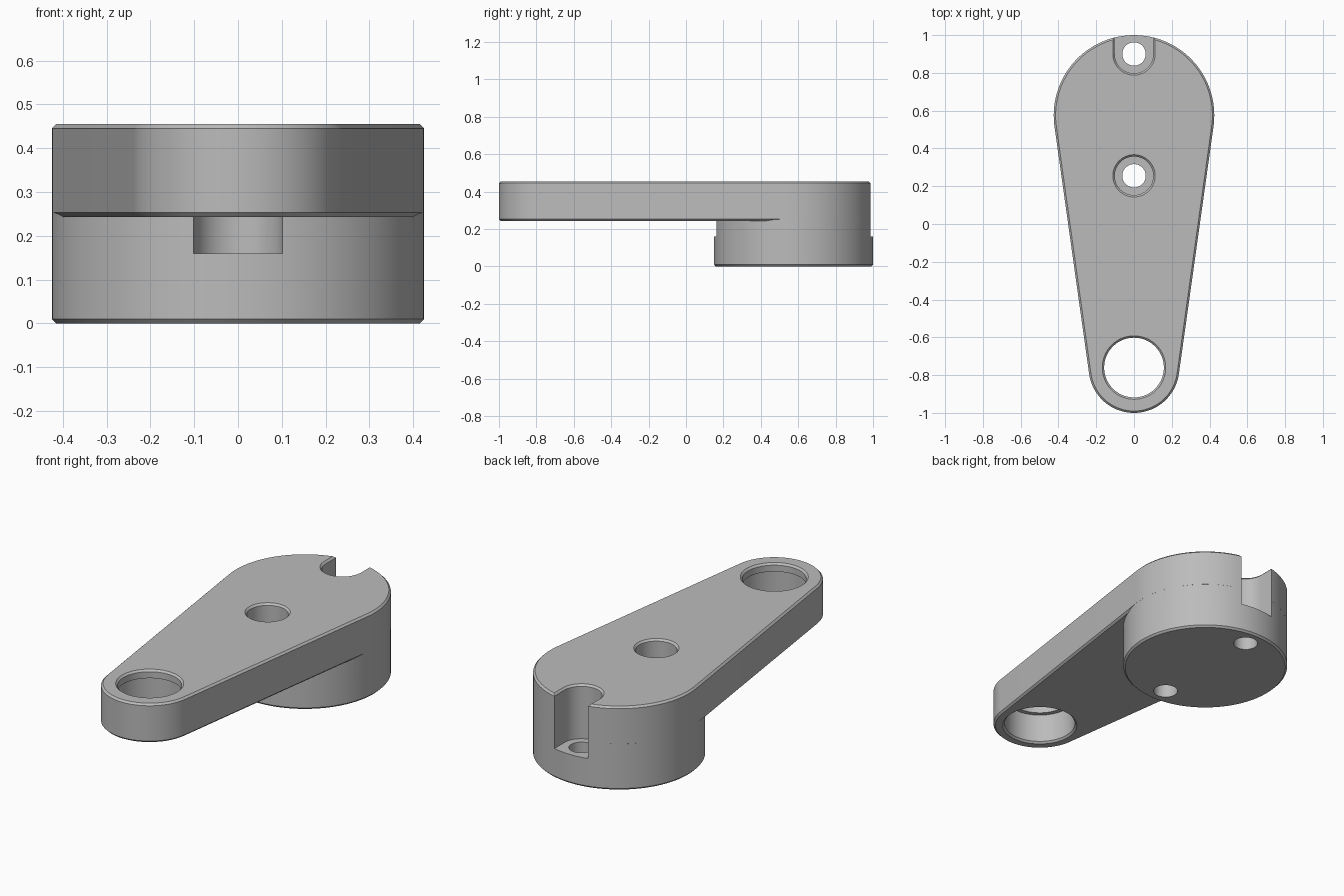
import bpy, bmesh
from math import sin, cos, pi, asin

old = bpy.data.objects.get("Cube")
if old:
    bpy.data.objects.remove(old, do_unlink=True)

BIG_Y, BIG_R = 0.575, 0.425        # wide end
SMALL_Y, SMALL_R = -0.76, 0.24     # narrow end
TOP, UNDER, C = 0.455, 0.243, 0.01  # plate heights and chamfer
BORE_R, DRILL_R, SEAT = 0.102, 0.062, 0.16
FRONT_Y, REAR_Y = 0.255, 0.9       # screw positions

grey = bpy.data.materials.new("plain grey")
grey.use_nodes = True
grey.diffuse_color = (0.5, 0.5, 0.5, 1)
grey.node_tree.nodes["Principled BSDF"].inputs["Base Color"].default_value = (0.5, 0.5, 0.5, 1)


def arc(y, r, a, b, n):
    return [(r * cos(a + (b - a) * i / n), y + r * sin(a + (b - a) * i / n)) for i in range(n + 1)]


def circle(y, n=96):
    return lambda r: arc(y, r, 0, 2 * pi, n)[:-1]


def teardrop(inset):
    """Two arcs joined by their tangents."""
    t = asin((BIG_R - SMALL_R) / (BIG_Y - SMALL_Y))
    return (arc(BIG_Y, BIG_R - inset, -t, pi + t, 72)
            + arc(SMALL_Y, SMALL_R - inset, pi + t, 2 * pi - t, 48))


def slot(y, side):
    """U shape that is open towards side (+1 rear, -1 front)."""
    def outline(r):
        pts = arc(y, r, pi, 2 * pi, 48) + [(r, y + 0.3), (-r, y + 0.3)]
        return pts if side > 0 else [(-px, 2 * y - py) for px, py in pts]
    return outline


def loft(name, outline, levels):
    """Stack an outline at (height, size) levels into a closed solid."""
    bm = bmesh.new()
    rings = [[bm.verts.new((x, y, z)) for x, y in outline(s)] for z, s in levels]
    for a, b in zip(rings, rings[1:]):
        for i in range(len(a)):
            j = (i + 1) % len(a)
            bm.faces.new((a[i], a[j], b[j], b[i]))
    bm.faces.new(rings[0][::-1])
    bm.faces.new(rings[-1])
    bmesh.ops.recalc_face_normals(bm, faces=bm.faces)
    mesh = bpy.data.meshes.new(name)
    bm.to_mesh(mesh)
    bm.free()
    mesh.materials.append(grey)
    obj = bpy.data.objects.new(name, mesh)
    bpy.context.collection.objects.link(obj)
    return obj


def combine(obj, tool, operation):
    """Apply a boolean and throw the tool away."""
    mod = obj.modifiers.new(operation.lower(), 'BOOLEAN')
    mod.operation, mod.object, mod.solver = operation, tool, 'EXACT'
    bpy.context.view_layer.objects.active = obj
    bpy.ops.object.modifier_apply(modifier=mod.name)
    bpy.data.objects.remove(tool, do_unlink=True)


# Round boss, relieved by a slot under the plate
boss = loft("boss", circle(BIG_Y, 144),
            [(0, BIG_R - C), (C, BIG_R - 0.0002), (TOP - 2 * C, BIG_R - 0.0002)])
combine(boss, loft("front_slot_cutter", slot(FRONT_Y, -1),
                   [(SEAT, BORE_R), (TOP, BORE_R)]), 'DIFFERENCE')

# Tapered plate with chamfered rims
arm = loft("lever_arm", teardrop, [(UNDER, C), (UNDER + C, 0), (TOP - C, 0), (TOP, C)])
combine(arm, boss, 'UNION')

# Front screw hole with its counterbore
flare = [(SEAT, BORE_R), (TOP - C, BORE_R), (TOP + C, BORE_R + 2 * C)]
drill = [(-0.1, DRILL_R), (SEAT, DRILL_R)]
combine(arm, loft("front_hole_cutter", circle(FRONT_Y), drill + flare), 'DIFFERENCE')

# Rear screw hole with its open slot
combine(arm, loft("rear_slot_cutter", slot(REAR_Y, 1), flare), 'DIFFERENCE')
combine(arm, loft("rear_hole_cutter", circle(REAR_Y),
                  [(-0.1, DRILL_R), (SEAT + 0.1, DRILL_R)]), 'DIFFERENCE')

# Pivot bore with a narrower lip at the top
bore, lip, lip_z = 0.182, 0.158, 0.41
combine(arm, loft("pivot_cutter", circle(SMALL_Y),
                  [(UNDER - C, bore + 2 * C), (UNDER + C, bore), (lip_z, bore),
                   (lip_z, lip), (TOP - C, lip), (TOP + C, lip + 2 * C)]), 'DIFFERENCE')

# Smooth walls, sharp edges
bpy.ops.object.select_all(action='DESELECT')
arm.select_set(True)
bpy.context.view_layer.objects.active = arm
bpy.ops.object.shade_smooth_by_angle(angle=pi / 6)
